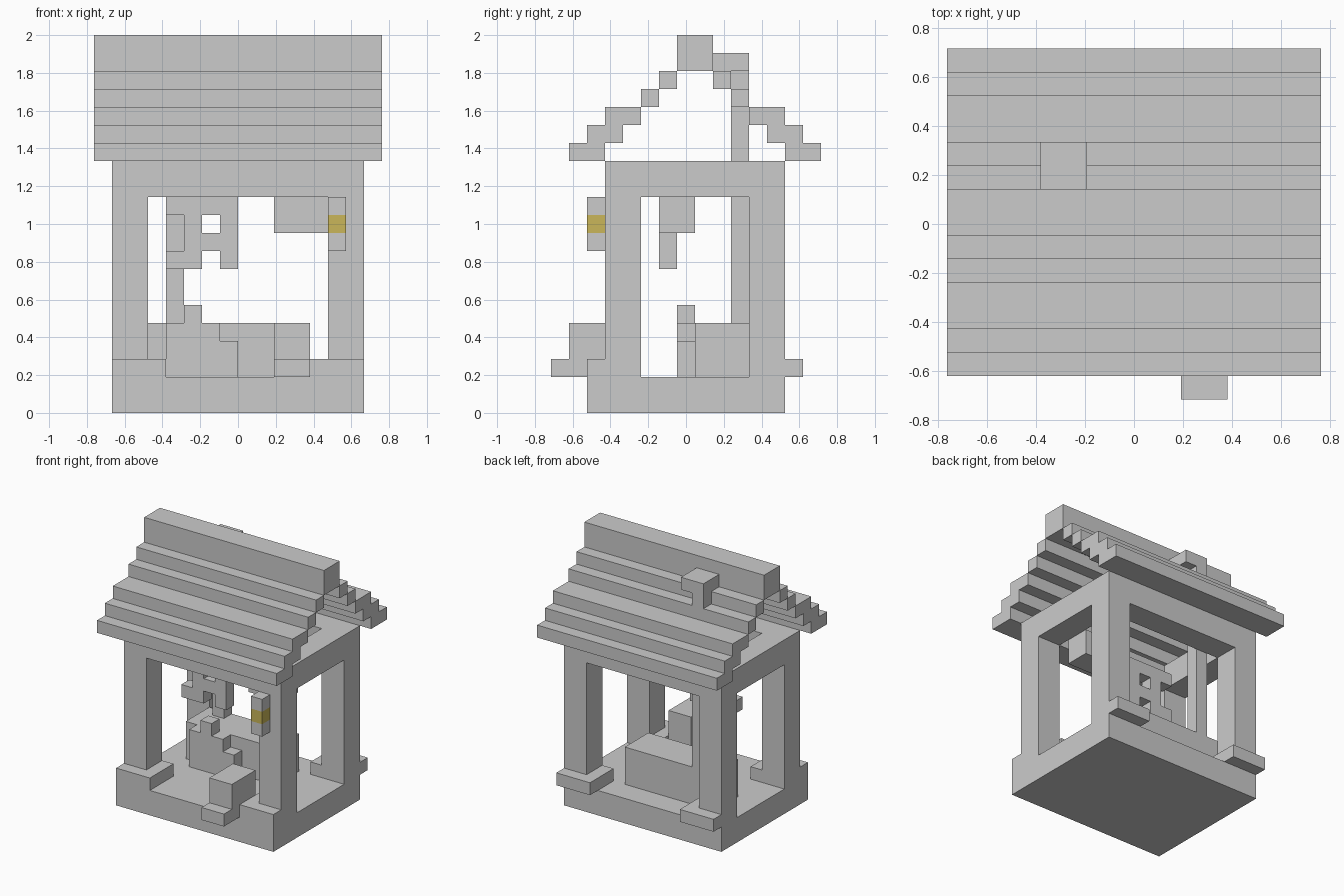
import bpy
import bmesh
from mathutils import Matrix, Vector

U = 2 / 21  # one block

if "Cube" in bpy.data.objects:
    bpy.data.objects.remove(bpy.data.objects["Cube"], do_unlink=True)


def material(name, rgb):
    m = bpy.data.materials.new(name)
    m.use_nodes = True
    m.diffuse_color = (*rgb, 1)
    m.node_tree.nodes["Principled BSDF"].inputs["Base Color"].default_value = (*rgb, 1)
    return m


GREY = material("light grey", (0.6, 0.6, 0.6))
YELLOW = material("lamp yellow", (0.59, 0.47, 0.1))


def blocks(name, boxes, mat=GREY):
    """One object from boxes given as (x range, y range, z range) in blocks."""
    bm = bmesh.new()
    for ranges in boxes:
        lo = Vector([r[0] for r in ranges]) * U
        hi = Vector([r[1] for r in ranges]) * U
        fit = Matrix.Translation((lo + hi) / 2) @ Matrix.Diagonal((*(hi - lo), 1))
        bmesh.ops.create_cube(bm, size=1, matrix=fit)
    mesh = bpy.data.meshes.new(name)
    bm.to_mesh(mesh)
    bm.free()
    mesh.materials.append(mat)
    obj = bpy.data.objects.new(name, mesh)
    bpy.context.collection.objects.link(obj)
    return obj


def both_sides(x):
    return [x, (-x[1], -x[0])]


FRONT, BACK = (-4.5, -2.5), (3.5, 5.5)
LEFT = (5, 7)

# Floor, raised corners, posts and the open ring of beams
blocks("floor", [((-7, 7), (-5.5, 5.5), (0, 2))])
for label, y in (("front", (-5.5, -2.5)), ("back", (3.5, 6.5))):
    blocks(label + "_corner_steps", [(x, y, (2, 3)) for x in both_sides((4, 7))])
for label, y in (("front", FRONT), ("back", BACK)):
    blocks(label + "_posts", [(x, y, (2, 12)) for x in both_sides(LEFT)])
    blocks(label + "_beam", [((-7, 7), y, (12, 14))])
blocks("side_beams", [(x, (-2.5, 3.5), (12, 14)) for x in both_sides(LEFT)])

# Stepped roof, mirrored about the ridge centre at y = 0.5
courses = [(-6.5, -4.5), (-5.5, -3.5), (-4.5, -2.5), (-2.5, -1.5), (-1.5, -0.5)]
for i, (a, b) in enumerate(courses):
    z = (14 + i, 15 + i)
    blocks(f"roof_course_{i + 1}", [((-8, 8), y, z) for y in ((a, b), (1 - b, 1 - a))])
blocks("roof_ridge", [((-8, 8), (-0.5, 1.5), (19, 21))])

# Chimney pipe with its cap
blocks("chimney_pipe", [((-4, -3), (2.5, 3.5), (5, 19))])
blocks("chimney_cap", [((-4, -2), (1.5, 3.5), (19, 20))])

# Counter and the stepped panel in front of it
blocks("counter", [((-5, 3), (0.5, 3.5), (2, 5))])
blocks("counter_panel", [(x, (-0.5, 0.5), z) for x, z in (
    ((-4, 0), (2, 4)), ((-4, -1), (4, 5)), ((-3, -2), (5, 6)))])

# Seat at the doorway with a foot step
blocks("seat", [((2, 4), (-6.5, -3.5), (3, 5)), ((2, 4), (-7.5, -3.5), (2, 3))])

# Hanging pierced panel and hanging box
blocks("hanging_panel", [(x, (-1.5, -0.5), z) for x, z in (
    ((-4, 0), (11, 12)), ((-3, -2), (10, 11)), ((-1, 0), (10, 11)),
    ((-3, 0), (9, 10)), ((-4, -2), (8, 9)), ((-1, 0), (8, 9)))])
blocks("hanging_box", [((2, 5), (-1.5, 0.5), (10, 12))])

# Lantern on the front post
lamp_x, lamp_y = (5, 6), (-5.5, -4.5)
blocks("lantern_case", [(lamp_x, lamp_y, z) for z in ((9, 10), (11, 12))])
blocks("lantern_light", [(lamp_x, lamp_y, (10, 11))], YELLOW)
